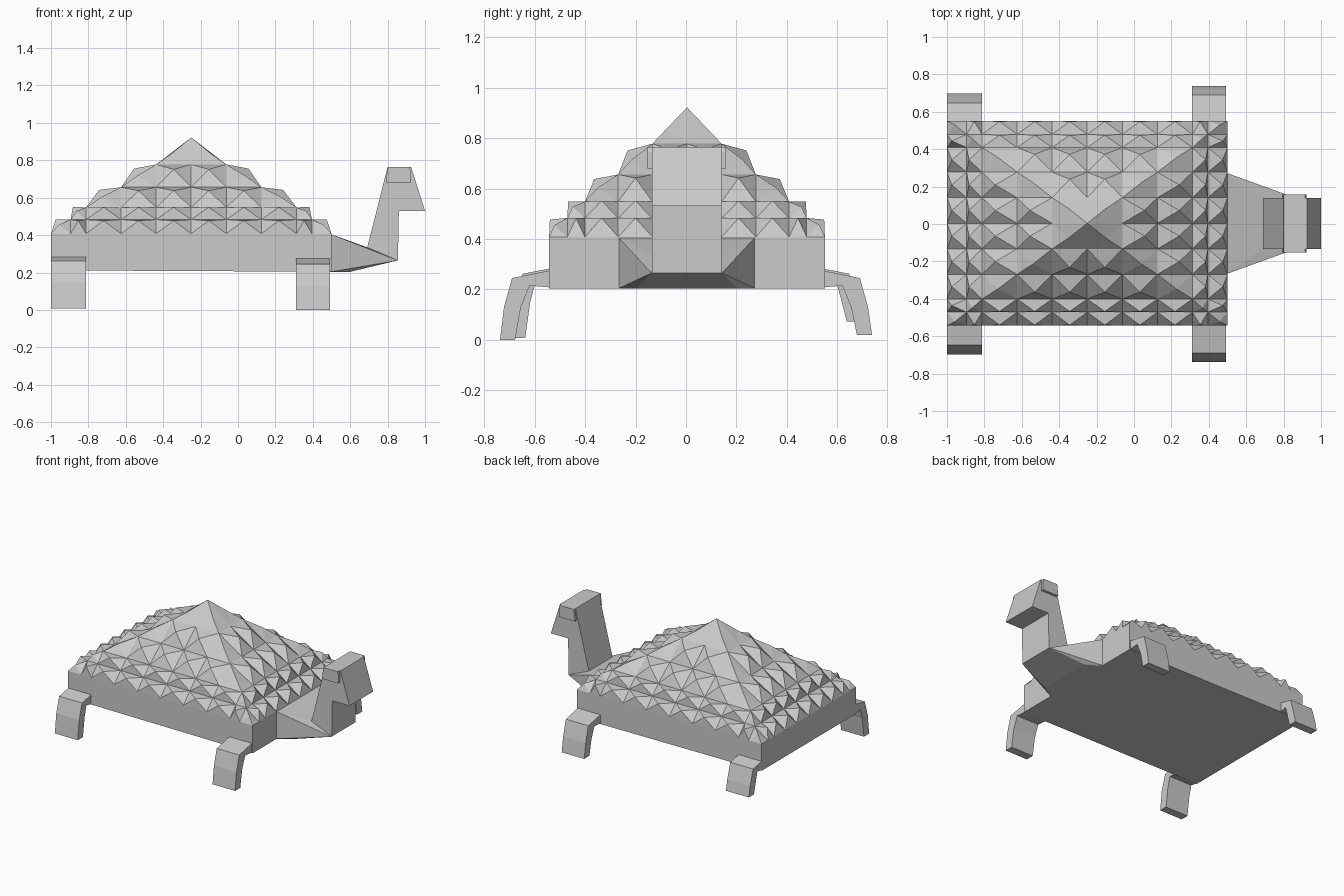
import bpy, bmesh
from mathutils import Vector

if "Cube" in bpy.data.objects:
    bpy.data.objects.remove(bpy.data.objects["Cube"])


def finish(bm, name):
    bmesh.ops.recalc_face_normals(bm, faces=bm.faces)
    me = bpy.data.meshes.new(name)
    bm.to_mesh(me)
    bm.free()
    ob = bpy.data.objects.new(name, me)
    bpy.context.collection.objects.link(ob)
    return ob


def prism(name, profile, axis, a, b):
    """Extrude a 2D profile along x (profile in yz) or y (profile in xz)."""
    bm = bmesh.new()
    place = (lambda p, t: (t, p[0], p[1])) if axis == 'x' else (lambda p, t: (p[0], t, p[1]))
    face = bm.faces.new([bm.verts.new(place(p, a)) for p in profile])
    ext = bmesh.ops.extrude_face_region(bm, geom=[face])['geom']
    step = Vector(place((0, 0), b - a))
    bmesh.ops.translate(bm, verts=[v for v in ext if isinstance(v, bmesh.types.BMVert)], vec=step)
    return finish(bm, name)


# Studded shell: stepped square rings rising to a peak, every cell poked outwards
CX, CY = -0.25, 0.004
ring_x = [0, 0.1875, 0.375, 0.5625, 0.645, 0.75]
ring_y = [0, 0.137, 0.273, 0.405, 0.475, 0.547]
ring_z = [0.922, 0.778, 0.656, 0.548, 0.483, 0.408]
N = 5


def side(i):
    return 1 if i >= 0 else -1


bm = bmesh.new()
v = {}
for i in range(-N, N + 1):
    for j in range(-N, N + 1):
        v[i, j] = bm.verts.new((CX + side(i) * ring_x[abs(i)],
                                CY + side(j) * ring_y[abs(j)],
                                ring_z[max(abs(i), abs(j))]))
flanks, corners, peak = [], [], []
for i in range(-N, N):
    for j in range(-N, N):
        f = bm.faces.new((v[i, j], v[i + 1, j], v[i + 1, j + 1], v[i, j + 1]))
        ki, kj = max(abs(i), abs(i + 1)), max(abs(j), abs(j + 1))
        (peak if ki == kj == 1 else corners if ki == kj else flanks).append(f)
bm.normal_update()
rim = [e for e in bm.edges if e.is_boundary]
for group, height in ((flanks, 0.046), (corners, 0.034), (peak, 0.028)):
    bmesh.ops.poke(bm, faces=group, offset=height, center_mode='MEAN')

# Body walls and belly hang from the shell rim
walls = bmesh.ops.extrude_edge_only(bm, edges=rim)['geom']
for g in walls:
    if isinstance(g, bmesh.types.BMVert):
        g.co.z = 0.208 - 0.005 * (g.co.x + 0.25)
bmesh.ops.contextual_create(bm, geom=[g for g in walls if isinstance(g, bmesh.types.BMEdge)])
finish(bm, "shell_body")

# Tapered neck base
bm = bmesh.new()
for x, y, z in ((0.49, 0.272, 0.203), (0.49, 0.272, 0.408), (0.60, 0.20, 0.204),
                (0.855, 0.14, 0.265), (0.69, 0.136, 0.335)):
    for s in (-1, 1):
        bm.verts.new((x, s * y + 0.003, z))
bmesh.ops.convex_hull(bm, input=bm.verts)
finish(bm, "neck_base")

# Upright neck and head in one profile
prism("neck_head", [(0.69, 0.33), (0.80, 0.765), (0.925, 0.765), (1.0, 0.53),
                    (0.86, 0.53), (0.855, 0.265)], 'y', -0.134, 0.14)

# Eye blocks on both sides of the head
for s, name in ((-1, "eye_right"), (1, "eye_left")):
    prism(name, [(0.79, 0.68), (0.80, 0.765), (0.915, 0.765), (0.922, 0.745), (0.922, 0.68)],
          'y', 0.003 + s * 0.12, 0.003 + s * 0.156)

# Bent legs: hip, knee and foot in a yz profile
front = [(0.53, 0.277), (0.69, 0.245), (0.722, 0.13), (0.738, None),
         (0.678, None), (0.655, 0.13), (0.62, 0.215), (0.53, 0.207)]
back = [(0.53, 0.285), (0.648, 0.262), (0.682, 0.15), (0.698, None),
        (0.638, None), (0.618, 0.15), (0.598, 0.225), (0.53, 0.212)]
for name, prof, s, foot, x0, x1 in (
        ("front_leg_right", front, -1, 0.0, 0.31, 0.493),
        ("front_leg_left", front, 1, 0.02, 0.31, 0.493),
        ("back_leg_right", back, -1, 0.008, -0.999, -0.813),
        ("back_leg_left", back, 1, 0.072, -0.999, -0.813)):
    prism(name, [(s * y, foot if z is None else z) for y, z in prof], 'x', x0, x1)
